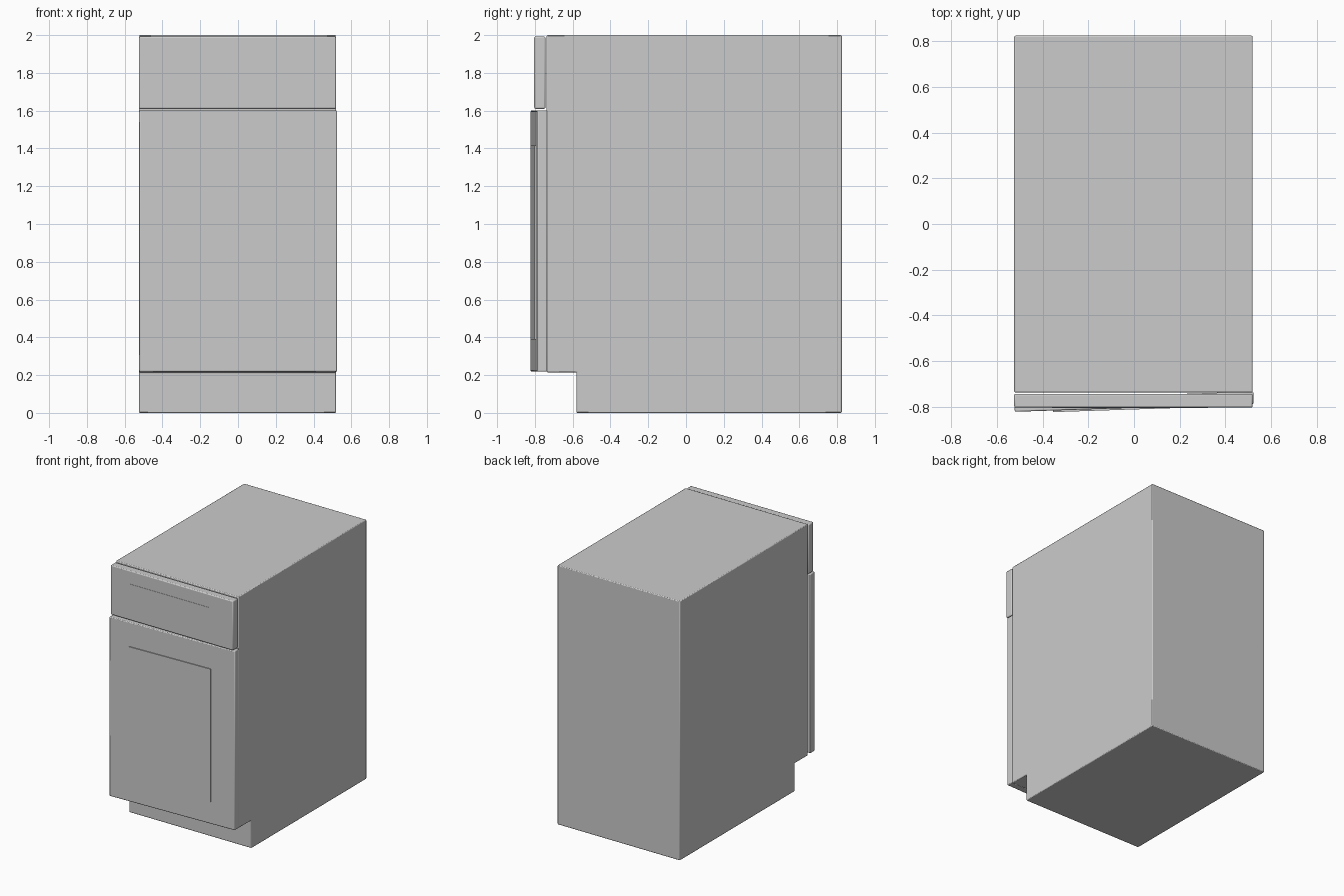
import bpy, bmesh, math
from mathutils import Vector

if "Cube" in bpy.data.objects:
    bpy.data.objects.remove(bpy.data.objects["Cube"])


def finish(obj, bevel):
    # Soft rounded edges with smooth shading
    if bevel:
        mod = obj.modifiers.new("soft_edges", 'BEVEL')
        mod.width = bevel
        mod.segments = 2
    bpy.ops.object.select_all(action='DESELECT')
    obj.select_set(True)
    bpy.context.view_layer.objects.active = obj
    bpy.ops.object.shade_smooth_by_angle(angle=math.radians(40))
    return obj


def make_object(name, bm, origin=(0, 0, 0)):
    bmesh.ops.recalc_face_normals(bm, faces=bm.faces)
    mesh = bpy.data.meshes.new(name)
    bm.to_mesh(mesh)
    bm.free()
    obj = bpy.data.objects.new(name, mesh)
    obj.location = origin
    bpy.context.collection.objects.link(obj)
    return obj


def box(name, lo, hi, bevel=0.0, pivot=(0, 0, 0)):
    # Axis-aligned box between two corners, with its origin at the pivot
    lo, hi, pivot = Vector(lo), Vector(hi), Vector(pivot)
    bm = bmesh.new()
    bmesh.ops.create_cube(bm, size=1)
    for v in bm.verts:
        v.co = (lo + hi) / 2 + v.co * (hi - lo) - pivot
    return finish(make_object(name, bm, pivot), bevel)


LEFT, RIGHT = -0.525, 0.52

# Cabinet carcass: side profile with toe-kick notch, extruded across the width
profile = [(-0.58, 0), (0.825, 0), (0.825, 2), (-0.738, 2),
           (-0.738, 0.215), (-0.58, 0.215)]
bm = bmesh.new()
side = bm.faces.new([bm.verts.new((LEFT, y, z)) for y, z in profile])
ext = bmesh.ops.extrude_face_region(bm, geom=[side], use_keep_orig=True)
new_verts = [g for g in ext["geom"] if isinstance(g, bmesh.types.BMVert)]
bmesh.ops.translate(bm, verts=new_verts, vec=(RIGHT - LEFT, 0, 0))
finish(make_object("cabinet_body", bm), 0.006)

# Drawer front with its thin centre panel
box("drawer_front", (LEFT, -0.804, 1.61), (RIGHT, -0.744, 1.992), 0.007)
box("drawer_panel", (-0.36, -0.806, 1.73), (0.325, -0.79, 1.89))

# Door with its thin centre panel, slightly ajar on the right-hand hinge
hinge = (0.523, -0.734, 0.91)
door = box("door", (LEFT, -0.788, 0.218), (0.523, -0.734, 1.601), 0.006, hinge)
panel = box("door_panel", (-0.357, -0.795, 0.388), (0.323, -0.775, 1.415), 0, hinge)
for part in (door, panel):
    part.rotation_euler.z = math.radians(1.9)
